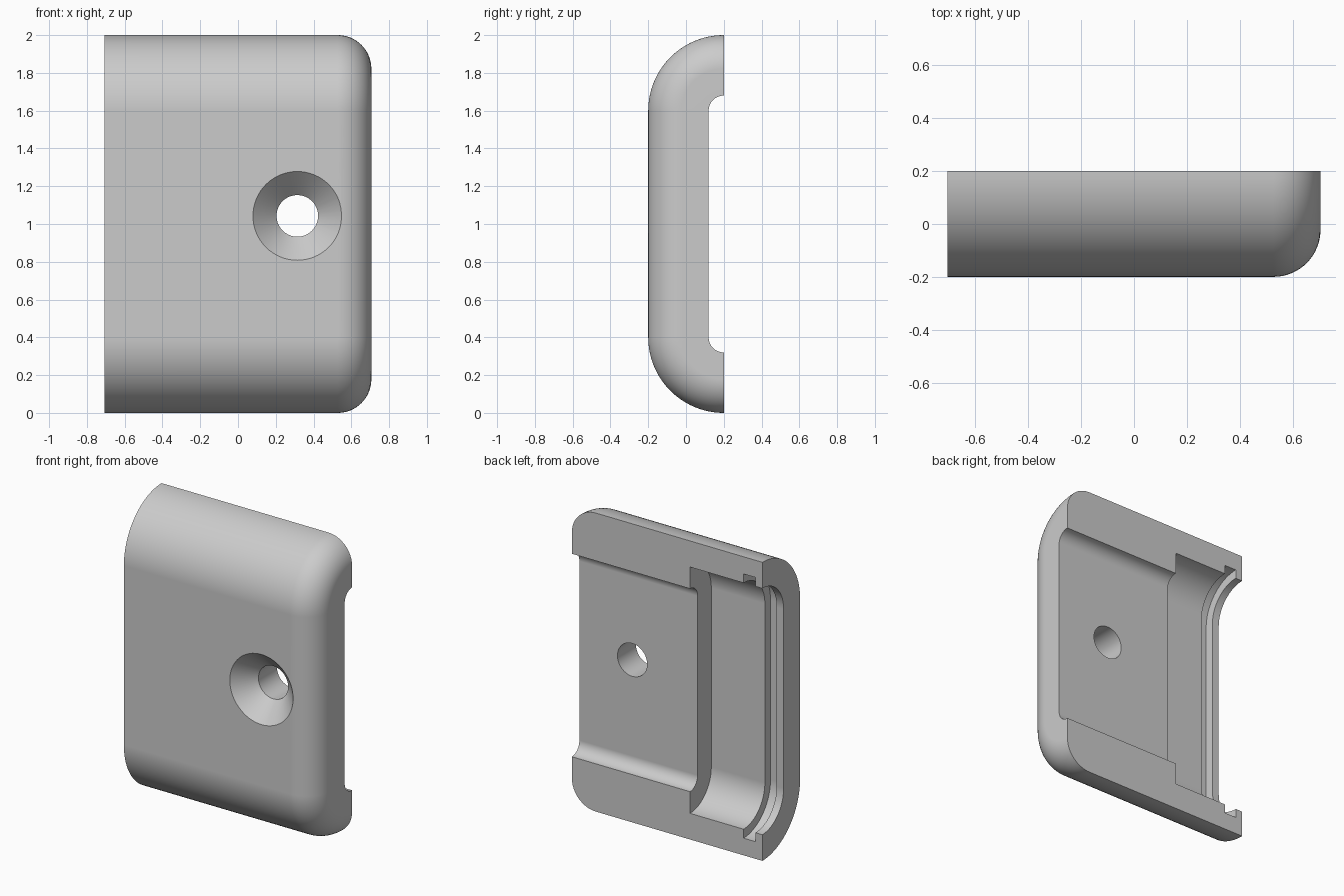
import bpy, bmesh
from math import sin, cos, pi, radians
from mathutils import Matrix

cube = bpy.data.objects.get("Cube")
if cube:
    bpy.data.objects.remove(cube, do_unlink=True)

HALF, R, BACK, FILLET = 0.706, 0.4, 0.2, 0.178
ARC, ROUND = 24, 16

grey = bpy.data.materials.new("light grey")
grey.use_nodes = True
colour = (0.6, 0.6, 0.6, 1)
grey.diffuse_color = colour
grey.node_tree.nodes["Principled BSDF"].inputs["Base Color"].default_value = colour


def half_stadium(inset):
    """Section (y, z) of the half shell, shrunk inwards by inset."""
    r = R - inset
    angles = [pi / 2 * i / ARC for i in range(ARC + 1)]
    low = [(BACK - r * sin(a), R - r * cos(a)) for a in angles]
    return low + [(y, 2 - z) for y, z in reversed(low)]


def make_object(name, bm):
    bmesh.ops.recalc_face_normals(bm, faces=bm.faces)
    mesh = bpy.data.meshes.new(name)
    bm.to_mesh(mesh)
    bm.free()
    mesh.materials.append(grey)
    obj = bpy.data.objects.new(name, mesh)
    bpy.context.collection.objects.link(obj)
    return obj


# Wall outline as (x, inset): outside, rounded end, channel, wide bay, groove, lip
wall = [(-HALF, 0)]
for i in range(ROUND + 1):
    a = pi / 2 * i / ROUND
    wall.append((HALF - FILLET + FILLET * sin(a), FILLET * (1 - cos(a))))
wall += [(HALF, 0.32), (-0.17, 0.32), (-0.17, 0.175), (-0.567, 0.175),
         (-0.567, 0.115), (-0.655, 0.115), (-0.655, 0.175), (-HALF, 0.175)]

# Sweep the wall outline round the half stadium and cap the mating faces
bm = bmesh.new()
rings = [[bm.verts.new((x, y, z)) for y, z in half_stadium(d)] for x, d in wall]
for a, b in zip(rings, rings[1:] + rings[:1]):
    for i in range(len(a) - 1):
        bm.faces.new((a[i], a[i + 1], b[i + 1], b[i]))
for end in (0, -1):
    bm.faces.new([ring[end] for ring in rings])
shell = make_object("housing_half", bm)

# Countersunk screw hole: turned cutter with (radius, y) steps
bm = bmesh.new()
SIDES = 64
steps = [(0.285, -0.25), (0.11, -0.075), (0.11, 0.3)]
loops = [[bm.verts.new((r * cos(2 * pi * i / SIDES), y, r * sin(2 * pi * i / SIDES)))
          for i in range(SIDES)] for r, y in steps]
for a, b in zip(loops, loops[1:]):
    for i in range(SIDES):
        j = (i + 1) % SIDES
        bm.faces.new((a[i], a[j], b[j], b[i]))
bm.faces.new(loops[0])
bm.faces.new(loops[-1])
bm.transform(Matrix.Translation((0.314, 0, 1.043)))
cutter = make_object("screw_hole_cutter", bm)

cut = shell.modifiers.new("screw_hole", 'BOOLEAN')
cut.operation, cut.solver, cut.object = 'DIFFERENCE', 'EXACT', cutter
bpy.ops.object.select_all(action='DESELECT')
shell.select_set(True)
bpy.context.view_layer.objects.active = shell
bpy.ops.object.modifier_apply(modifier=cut.name)
bpy.data.objects.remove(cutter, do_unlink=True)

# Smooth curves, crisp edges, even shading on the flats
bpy.ops.object.shade_smooth_by_angle(angle=radians(30))
flat = shell.modifiers.new("flat_shading", 'WEIGHTED_NORMAL')
flat.keep_sharp = True
